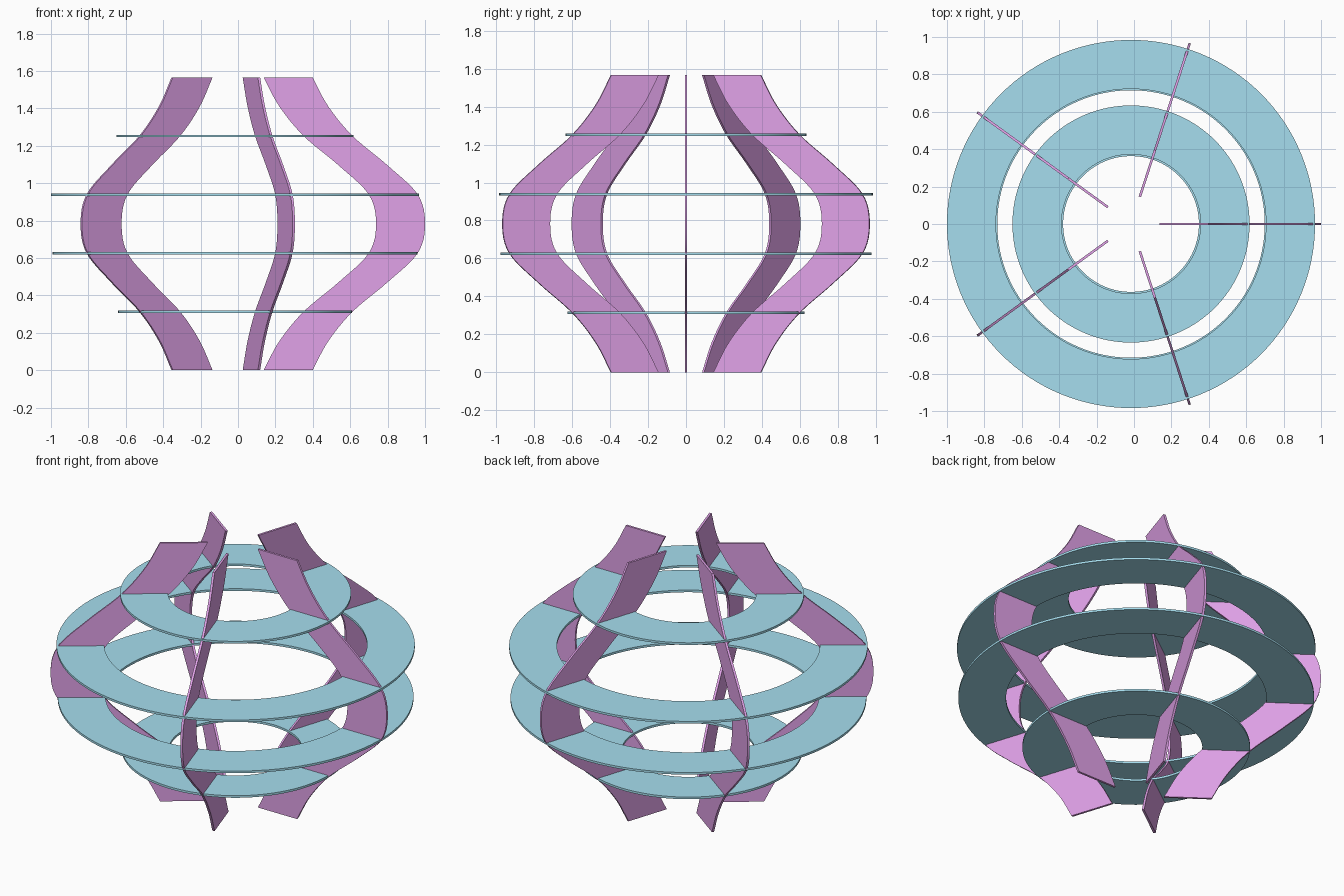
import bpy, bmesh, math
from mathutils import Matrix

if "Cube" in bpy.data.objects:
    bpy.data.objects.remove(bpy.data.objects["Cube"])

H = 1.565      # overall height
W = 0.262      # radial width of every strip
T = 0.013      # sheet thickness
CX = -0.016    # axis of the lantern
# outer radius of a rib at equal height steps from end to middle
HALF = [0.415, 0.50, 0.629, 0.815, 0.977]
KEYS = HALF + [1.016] + HALF[::-1]


def material(name, rgb):
    m = bpy.data.materials.new(name)
    m.diffuse_color = (*rgb, 1)
    m.use_nodes = True
    m.node_tree.nodes["Principled BSDF"].inputs["Base Color"].default_value = m.diffuse_color
    return m


def radius(t):
    # Catmull-Rom interpolation through the key radii
    n = len(KEYS) - 1
    i = min(int(t * n), n - 1)
    f = t * n - i
    b, c = KEYS[i], KEYS[i + 1]
    a = KEYS[i - 1] if i > 0 else 2 * b - c
    d = KEYS[i + 2] if i + 2 <= n else 2 * c - b
    return 0.5 * (2 * b + (c - a) * f + (2 * a - 5 * b + 4 * c - d) * f ** 2
                  + (3 * b - a - 3 * c + d) * f ** 3)


def sweep(name, sections, closed, mat):
    # join a list of four-corner sections into a solid strip
    bm = bmesh.new()
    rows = [[bm.verts.new(p) for p in s] for s in sections]
    pairs = list(zip(rows, rows[1:]))
    if closed:
        pairs.append((rows[-1], rows[0]))
    else:
        bm.faces.new(rows[0])
        bm.faces.new(rows[-1])
    for a, b in pairs:
        for k in range(4):
            j = (k + 1) % 4
            bm.faces.new((a[k], a[j], b[j], b[k]))
    bmesh.ops.recalc_face_normals(bm, faces=bm.faces)
    me = bpy.data.meshes.new(name)
    bm.to_mesh(me)
    bm.free()
    me.materials.append(mat)
    ob = bpy.data.objects.new(name, me)
    bpy.context.collection.objects.link(ob)
    ob.location.x = CX
    bpy.ops.object.select_all(action='DESELECT')
    ob.select_set(True)
    bpy.context.view_layer.objects.active = ob
    bpy.ops.object.shade_smooth_by_angle(angle=math.radians(30))
    return ob


purple = material("purple", (0.75, 0.36, 0.81))
blue = material("blue", (0.38, 0.73, 0.86))

# five upright curved ribs
for k in range(5):
    rot = Matrix.Rotation(math.radians(72 * k), 3, 'Z')
    sections = []
    for i in range(61):
        t = i / 60
        r, z = radius(t), t * H
        corners = [(r - W, -T / 2, z), (r, -T / 2, z), (r, T / 2, z), (r - W, T / 2, z)]
        sections.append([rot @ Matrix.Translation(c).to_translation() for c in corners])
    sweep(f"rib_{k + 1}", sections, False, purple)

# four flat horizontal rings
for k, r in enumerate([0.625, 0.977, 0.984, 0.634]):
    z = H * (k + 1) / 5
    sections = []
    for i in range(128):
        a = math.tau * i / 128
        c, s = math.cos(a), math.sin(a)
        sections.append([(q * c, q * s, z + h) for q, h in
                         ((r - W, -T / 2), (r, -T / 2), (r, T / 2), (r - W, T / 2))])
    sweep(f"ring_{k + 1}", sections, True, blue)
